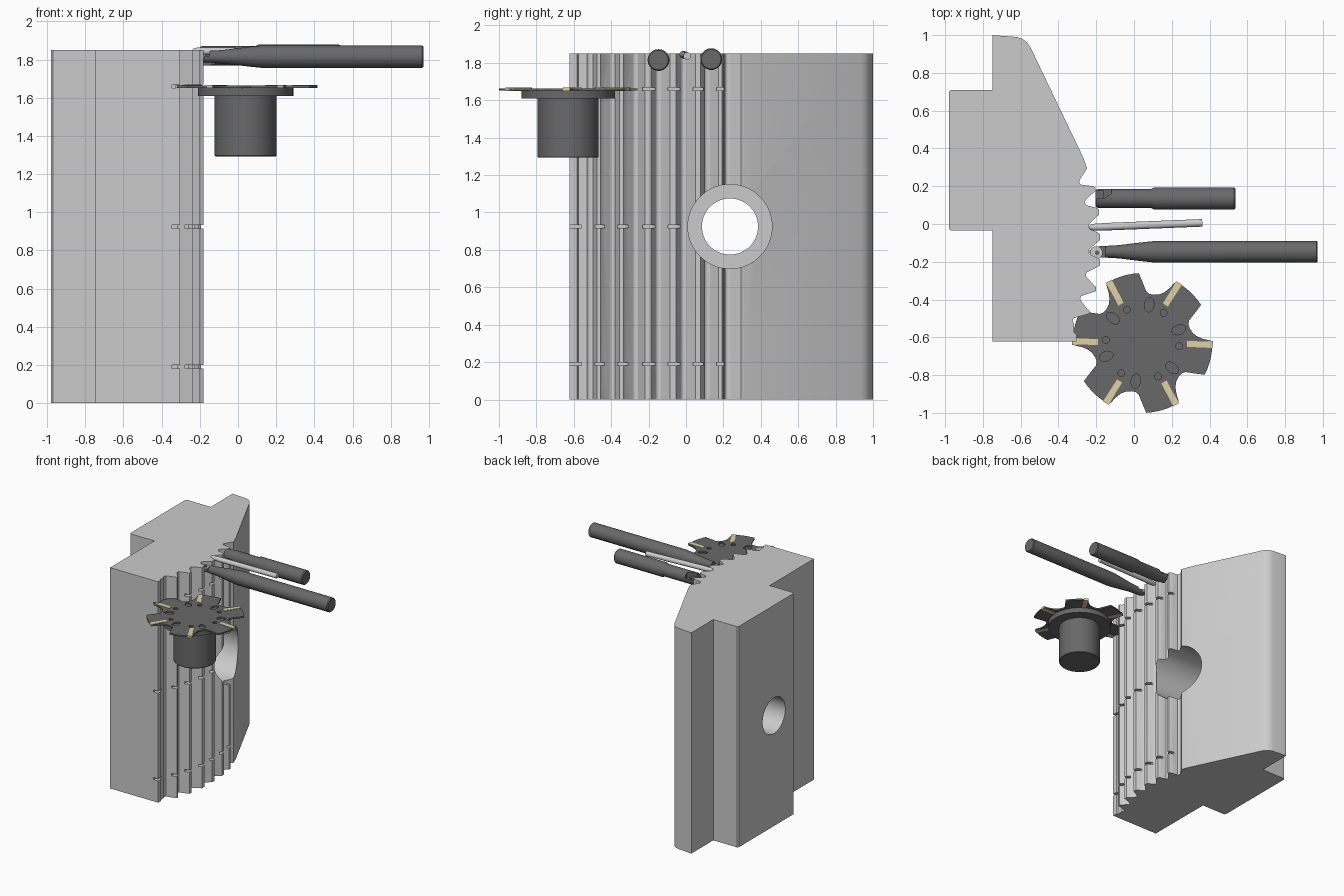
import bpy, bmesh
from math import sin, cos, radians, pi
from mathutils import Vector, Matrix

if "Cube" in bpy.data.objects:
    bpy.data.objects.remove(bpy.data.objects["Cube"])


def material(name, rgb):
    m = bpy.data.materials.new(name)
    m.diffuse_color = (*rgb, 1)
    m.use_nodes = True
    m.node_tree.nodes["Principled BSDF"].inputs["Base Color"].default_value = m.diffuse_color
    return m


DARK = material("dark_steel", (0.14, 0.14, 0.14))
PALE = material("pale_carbide", (0.8, 0.8, 0.8))
TAN = material("coated_insert", (0.75, 0.65, 0.38))


def finish(name, bm, mat=None):
    bmesh.ops.recalc_face_normals(bm, faces=bm.faces)
    me = bpy.data.meshes.new(name)
    bm.to_mesh(me)
    bm.free()
    ob = bpy.data.objects.new(name, me)
    bpy.context.collection.objects.link(ob)
    if mat:
        me.materials.append(mat)
    return ob


def add_prism(bm, pts, z0, z1):
    low = [bm.verts.new((x, y, z0)) for x, y in pts]
    top = [bm.verts.new((x, y, z1)) for x, y in pts]
    bm.faces.new(low[::-1])
    bm.faces.new(top)
    n = len(pts)
    for i in range(n):
        j = (i + 1) % n
        bm.faces.new((low[i], low[j], top[j], top[i]))


def add_box(bm, lo, hi):
    (x0, y0, z0), (x1, y1, z1) = lo, hi
    add_prism(bm, [(x0, y0), (x1, y0), (x1, y1), (x0, y1)], z0, z1)


def lathe(name, profile, origin, axis, mat=None, seg=48):
    """Turned solid: profile of (distance along axis, radius)."""
    bm = bmesh.new()
    rings = [[bm.verts.new((r * cos(2 * pi * k / seg), r * sin(2 * pi * k / seg), d))
              for k in range(seg)] for d, r in profile]
    for a, b in zip(rings, rings[1:]):
        for k in range(seg):
            j = (k + 1) % seg
            bm.faces.new((a[k], a[j], b[j], b[k]))
    bm.faces.new(rings[0][::-1])
    bm.faces.new(rings[-1])
    rot = Vector((0, 0, 1)).rotation_difference(Vector(axis)).to_matrix().to_4x4()
    bm.transform(Matrix.Translation(origin) @ rot)
    return finish(name, bm, mat)


def cut(ob, cutter):
    cutter.hide_render = True
    mod = ob.modifiers.new("cut", "BOOLEAN")
    mod.operation, mod.solver, mod.object = "DIFFERENCE", "EXACT", cutter
    bpy.context.view_layer.objects.active = ob
    bpy.ops.object.modifier_apply(modifier=mod.name)
    bpy.data.objects.remove(cutter)


def smooth(ob):
    bpy.ops.object.select_all(action="DESELECT")
    ob.select_set(True)
    bpy.context.view_layer.objects.active = ob
    bpy.ops.object.shade_smooth_by_angle(angle=radians(30))


# Serrated jaw: back outline, then rounded grooves between tooth tips
tips = [(-.205, .20, .175), (-.185, .085, .05), (-.18, -.045, -.085), (-.18, -.18, -.22),
        (-.20, -.325, -.355), (-.235, -.45, -.475), (-.305, -.575, -.622)]
roots = [(-.29, .225), (-.26, .115), (-.24, -.01), (-.24, -.145),
         (-.255, -.27), (-.285, -.395), (-.325, -.512)]
outline = [(-.75, -.622), (-.75, -.035), (-.97, -.035), (-.98, -.025), (-.98, .70),
           (-.97, .71), (-.75, .71), (-.75, 1), (-.62, .99), (-.59, .98), (-.565, .96),
           (-.548, .935), (-.27, .355), (-.248, .295)]
for (rx, ry), (tx, ya, yb) in zip(roots, tips):
    for a in (135, 160, 185, 210, 235):
        outline.append((rx + .02 + .02 * cos(radians(a)), ry + .02 * sin(radians(a))))
    outline += [(tx - .012, ya), (tx, ya - .008), (tx, yb)]
bm = bmesh.new()
add_prism(bm, outline, 0, 1.85)
jaw = finish("serrated_jaw", bm)

# Chip slots across every tooth at three heights
bm = bmesh.new()
for z in (.19, .925, 1.66):
    for tx, ya, yb in tips:
        add_box(bm, (tx - .042, yb - .012, z - .009), (tx + .04, ya + .015, z + .009))
cut(jaw, finish("slot_cutter", bm))

# Counterbored bolt hole
cut(jaw, lathe("hole_cutter", [(-1.1, .15), (-.62, .15), (-.62, .225), (.2, .225)],
               (0, .235, .925), (1, 0, 0), seg=64))
smooth(jaw)

# Slotting cutter disc: six lobes with gullets
C = Vector((.045, -.63))
R = .37


def polar(deg, r, c=C):
    return (c.x + r * cos(radians(deg)), c.y + r * sin(radians(deg)))


pts = []
for k in range(6):
    p = 60 * k
    pts += [polar(p - 27 + 5 * i, R) for i in range(6)]
    pts += [polar(p + a, r) for a, r in ((2, R - .01), (4, .32), (7, .29), (11, .272),
                                         (17, .262), (22, .262), (26, .275), (29, .31))]
bm = bmesh.new()
add_prism(bm, pts, 1.652, 1.664)
disc = finish("slotting_disc", bm, DARK)

# Oval relief pockets and keyholes in the disc
bm = bmesh.new()
for k in range(6):
    for off, dist, a, b in ((20, .205, .038, .025), (-5, .195, .018, .018)):
        t = radians(60 * k + off)
        c = Vector(polar(60 * k + off, dist))
        oval = []
        for i in range(16):
            u, v = a * cos(i * pi / 8), b * sin(i * pi / 8)
            oval.append((c.x + u * cos(t) - v * sin(t), c.y + u * sin(t) + v * cos(t)))
        add_prism(bm, oval, 1.64, 1.68)
cut(disc, finish("pocket_cutter", bm))

# Six cutting inserts
bm = bmesh.new()
for k in range(6):
    t = radians(60 * k - 1)
    bar = [(.235, -.016), (.30, -.018), (.372, -.02), (.372, .016), (.30, .014), (.235, .016)]
    add_prism(bm, [(C.x + u * cos(t) - v * sin(t), C.y + u * sin(t) + v * cos(t))
                   for u, v in bar], 1.65, 1.667)
finish("disc_inserts", bm, TAN)

# Disc collar and shank
smooth(lathe("disc_arbor", [(1.293, .158), (1.298, .163), (1.61, .163), (1.61, .25), (1.652, .25)],
             (.04, -.63, 0), (0, 0, 1), DARK, 64))

# Ball nose tool with tapered neck, half cut away at the tip for its insert
ball = lathe("ball_nose_tool", [(-.235, .006), (-.225, .018), (-.20, .028), (-.15, .031),
                                (-.08, .035), (0, .045), (.07, .053), (.12, .058),
                                (.965, .058), (.972, .052)],
             (0, -.147, 1.815), (1, 0, 0), DARK)
bm = bmesh.new()
add_box(bm, (-.3, -.25, 1.818), (-.15, 0, 1.95))
cut(ball, finish("seat_cutter", bm))
smooth(ball)
smooth(lathe("ball_insert", [(1.805, .034), (1.828, .034)], (-.2, -.152, 0), (0, 0, 1), PALE, 32))
smooth(lathe("ball_insert_screw", [(1.828, .012), (1.834, .012)], (-.195, -.152, 0),
             (0, 0, 1), DARK, 20))

# Square end mill with a notched tip
mill = lathe("end_mill", [(-.2, .046), (-.19, .05), (.09, .05), (.105, .058),
                          (.53, .058), (.538, .052)],
             (0, .135, 1.82), (1, 0, 0), DARK)
bm = bmesh.new()
add_prism(bm, [(-.3, .135), (-.16, .135), (-.12, .16), (-.12, .25), (-.3, .25)], 1.825, 1.95)
add_prism(bm, [(-.3, .02), (-.12, .02), (-.12, .11), (-.16, .135), (-.3, .135)], 1.7, 1.815)
cut(mill, finish("flute_cutter", bm))
smooth(mill)
bm = bmesh.new()
add_box(bm, (-.205, .135, 1.825), (-.16, .178, 1.838))
add_box(bm, (-.205, .092, 1.802), (-.16, .135, 1.815))
finish("end_mill_inserts", bm, DARK)

# Slim pale carbide rod, slightly skewed
smooth(lathe("carbide_rod", [(0, .006), (.008, .014), (.022, .018), (.1, .02),
                             (.6, .02)],
             (-.238, -.018, 1.845), (.6, .024, -.008), PALE, 32))
